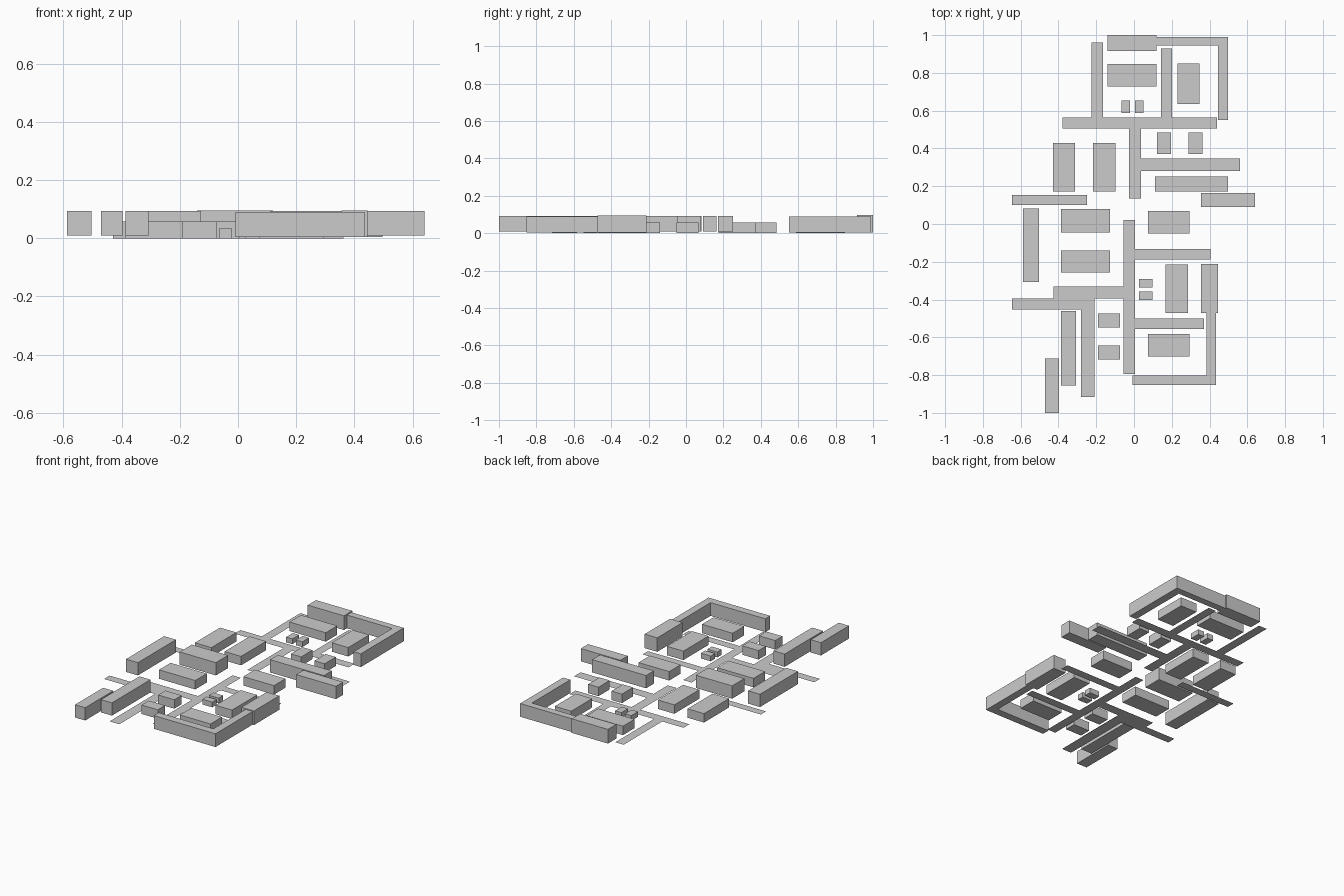
import bpy
import bmesh

default_cube = bpy.data.objects.get("Cube")
if default_cube:
    bpy.data.objects.remove(default_cube, do_unlink=True)

# One plain grey for the whole site plan
grey = bpy.data.materials.new("plain_grey")
grey.use_nodes = True
colour = (0.6, 0.6, 0.6, 1)
grey.diffuse_color = colour
grey.node_tree.nodes["Principled BSDF"].inputs["Base Color"].default_value = colour

ROAD_LEVEL = 0.004
LOW = (0, 0.058)        # ordinary houses
KIOSK = (0, 0.034)      # smallest huts
TALL = (0.01, 0.093)    # long slabs raised slightly off the ground
WALL = (0.004, 0.09)    # corner-shaped perimeter buildings


def prism(name, outline, bottom, top):
    """Flat outline, extruded upward when top is above bottom."""
    mesh = bpy.data.meshes.new(name)
    bm = bmesh.new()
    face = bm.faces.new([bm.verts.new((x, y, bottom)) for x, y in outline])
    bm.normal_update()
    if top > bottom:
        result = bmesh.ops.extrude_face_region(bm, geom=[face])
        raised = [v for v in result["geom"] if isinstance(v, bmesh.types.BMVert)]
        bmesh.ops.translate(bm, verts=raised, vec=(0, 0, top - bottom))
        bmesh.ops.recalc_face_normals(bm, faces=bm.faces)
    bm.to_mesh(mesh)
    bm.free()
    mesh.materials.append(grey)
    obj = bpy.data.objects.new(name, mesh)
    bpy.context.collection.objects.link(obj)
    return obj


def rectangle(left, right, front, back):
    return [(left, front), (right, front), (right, back), (left, back)]


def road(name, left, right, front, back):
    prism(name, rectangle(left, right, front, back), ROAD_LEVEL, ROAD_LEVEL)


def slab(name, left, right, front, back, height=TALL):
    prism(name, rectangle(left, right, front, back), *height)


def houses(name, size, height, *centres):
    """Repeat one house footprint at each centre."""
    half_w, half_d = size[0] / 2, size[1] / 2
    for number, (x, y) in enumerate(centres):
        outline = rectangle(x - half_w, x + half_w, y - half_d, y + half_d)
        prism(f"{name}_{'abcdef'[number]}", outline, *height)


# Roads of the back half
road("back_right_lane", -0.225, -0.165, 0.565, 0.96)
road("back_left_lane", 0.143, 0.2, 0.565, 0.93)
road("back_cross_street", -0.378, 0.44, 0.505, 0.565)
road("back_main_street", -0.027, 0.037, 0.135, 0.505)
road("back_side_street", 0.037, 0.56, 0.28, 0.347)
road("right_middle_street", -0.645, -0.25, 0.1, 0.153)

# Roads of the front half
road("front_main_street", -0.055, 0.005, -0.795, 0.022)
road("front_side_street", 0.005, 0.405, -0.188, -0.133)
road("front_short_street", 0.005, 0.37, -0.556, -0.5)
road("front_cross_street", -0.425, -0.055, -0.395, -0.33)
road("right_front_street", -0.645, -0.21, -0.452, -0.395)
road("right_front_lane", -0.28, -0.21, -0.917, -0.452)

# Corner-shaped perimeter buildings
prism("back_corner_building", [
    (0.12, 0.945), (0.445, 0.945), (0.445, 0.55),
    (0.497, 0.55), (0.497, 0.99), (0.12, 0.99)], *WALL)
prism("front_corner_building", [
    (-0.008, -0.852), (0.435, -0.852), (0.435, -0.472),
    (0.385, -0.472), (0.385, -0.802), (-0.008, -0.802)], *WALL)

# Long raised slabs
slab("back_edge_slab", -0.14, 0.12, 0.915, 1, (0.004, 0.096))
slab("left_inner_slab", 0.11, 0.497, 0.172, 0.252)
slab("left_outer_slab", 0.355, 0.64, 0.09, 0.164)
slab("right_outer_slab", -0.588, -0.503, -0.308, 0.082)
slab("right_front_slab", -0.386, -0.307, -0.854, -0.46)
slab("front_end_slab", -0.47, -0.397, -1, -0.712)
slab("left_front_slab", 0.355, 0.445, -0.472, -0.212, (0.004, 0.095))
slab("right_middle_slab", -0.387, -0.127, -0.045, 0.08)

# Ordinary houses, grouped by footprint
houses("wide_house", (0.26, 0.118), LOW, (-0.01, 0.787), (-0.257, -0.198))
houses("deep_house", (0.118, 0.257), LOW,
       (-0.371, 0.301), (-0.158, 0.301), (0.227, -0.342))
houses("short_deep_house", (0.118, 0.215), LOW, (0.288, 0.742))
houses("short_wide_house", (0.22, 0.118), LOW, (0.183, 0.009), (0.183, -0.642))
houses("deep_cottage", (0.074, 0.115), LOW, (0.158, 0.427), (0.326, 0.427))
houses("wide_cottage", (0.116, 0.074), LOW, (-0.132, -0.51), (-0.132, -0.68))

# Small huts beside the streets
houses("deep_hut", (0.045, 0.068), KIOSK, (-0.043, 0.621), (0.028, 0.621))
houses("wide_hut", (0.071, 0.045), KIOSK, (0.062, -0.314), (0.062, -0.381))
